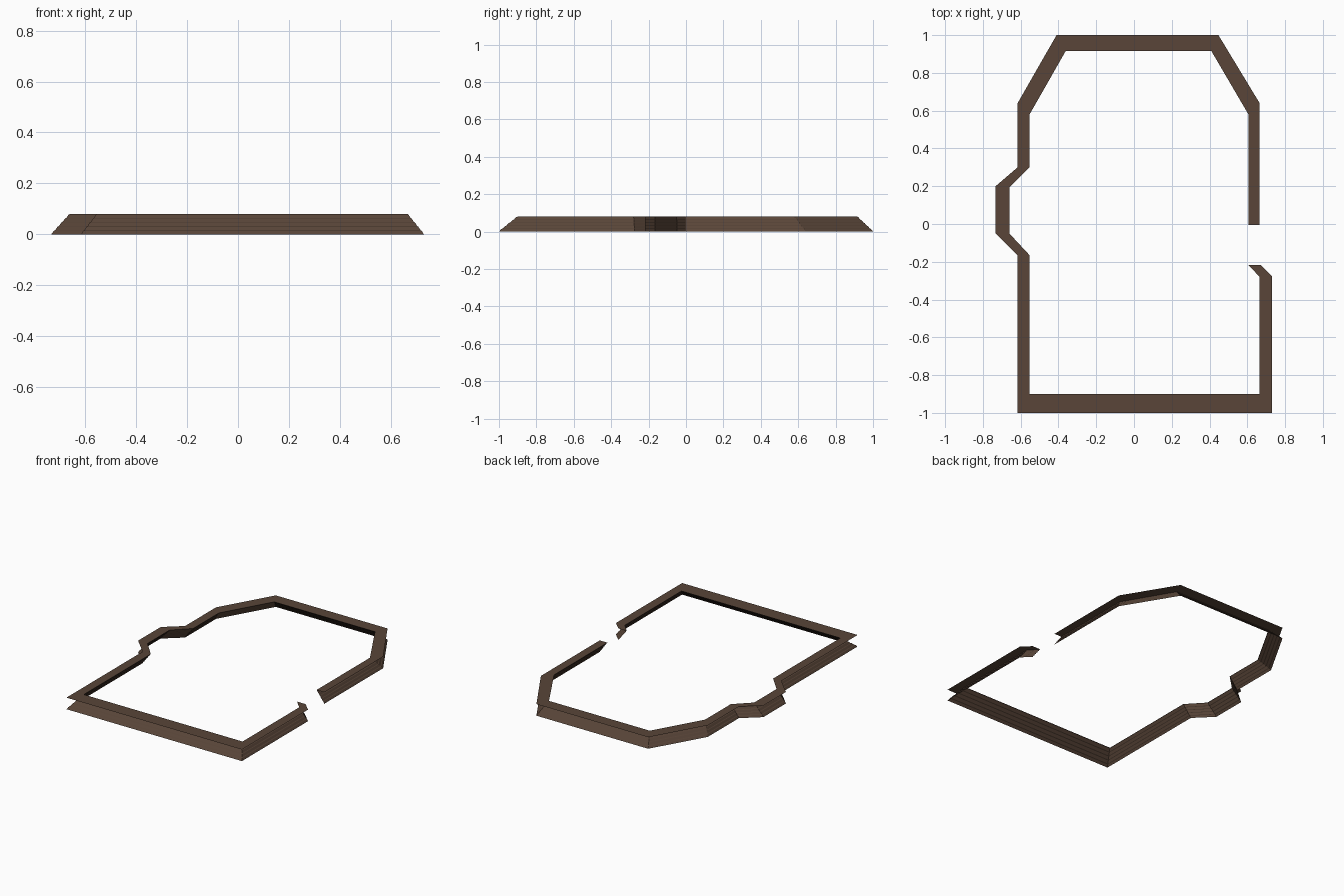
import bpy

if "Cube" in bpy.data.objects:
    bpy.data.objects.remove(bpy.data.objects["Cube"])

H = 0.08      # moulding height
STEPS = 5     # shallow reeds on the sloped face

# Plan of the room, counter-clockwise from the doorway: (outer x, outer y, inner x, inner y)
PLAN = [
    (0.665, -0.005, 0.606, -0.005),
    (0.665, 0.64, 0.606, 0.58),
    (0.447, 1.0, 0.41, 0.915),
    (-0.41, 1.0, -0.362, 0.915),
    (-0.616, 0.64, -0.553, 0.58),
    (-0.616, 0.30, -0.553, 0.30),
    (-0.733, 0.20, -0.66, 0.195),
    (-0.733, -0.048, -0.66, -0.05),
    (-0.616, -0.165, -0.553, -0.165),
    (-0.616, -1.0, -0.553, -0.90),
    (0.73, -1.0, 0.665, -0.90),
    (0.73, -0.275, 0.665, -0.28),
    (0.67, -0.217, 0.606, -0.217),
]

# Cross-section (t: 0 = outer, 1 = inner; height fraction): flat top, then reeded slope
profile = [(0, 1), (1, 1)]
for k in range(STEPS, 0, -1):
    profile.append(((k - 0.35) / STEPS, (k - 0.15) / STEPS))
    profile.append(((k - 1) / STEPS, (k - 1) / STEPS))

# Sweep the open cross-section along the plan with mitred corners
n = len(profile)
verts = [(ox + (ix - ox) * t, oy + (iy - oy) * t, h * H)
         for ox, oy, ix, iy in PLAN for t, h in profile]
faces = [(i * n + j, (i + 1) * n + j, (i + 1) * n + j + 1, i * n + j + 1)
         for i in range(len(PLAN) - 1) for j in range(n - 1)]
mesh = bpy.data.meshes.new("crown_moulding")
mesh.from_pydata(verts, [], faces)
mesh.update()
moulding = bpy.data.objects.new("crown_moulding", mesh)
bpy.context.collection.objects.link(moulding)

# Dark wood
wood = bpy.data.materials.new("dark_wood")
wood.diffuse_color = (0.10, 0.06, 0.04, 1)
wood.use_nodes = True
wood.node_tree.nodes["Principled BSDF"].inputs["Base Color"].default_value = wood.diffuse_color
mesh.materials.append(wood)
